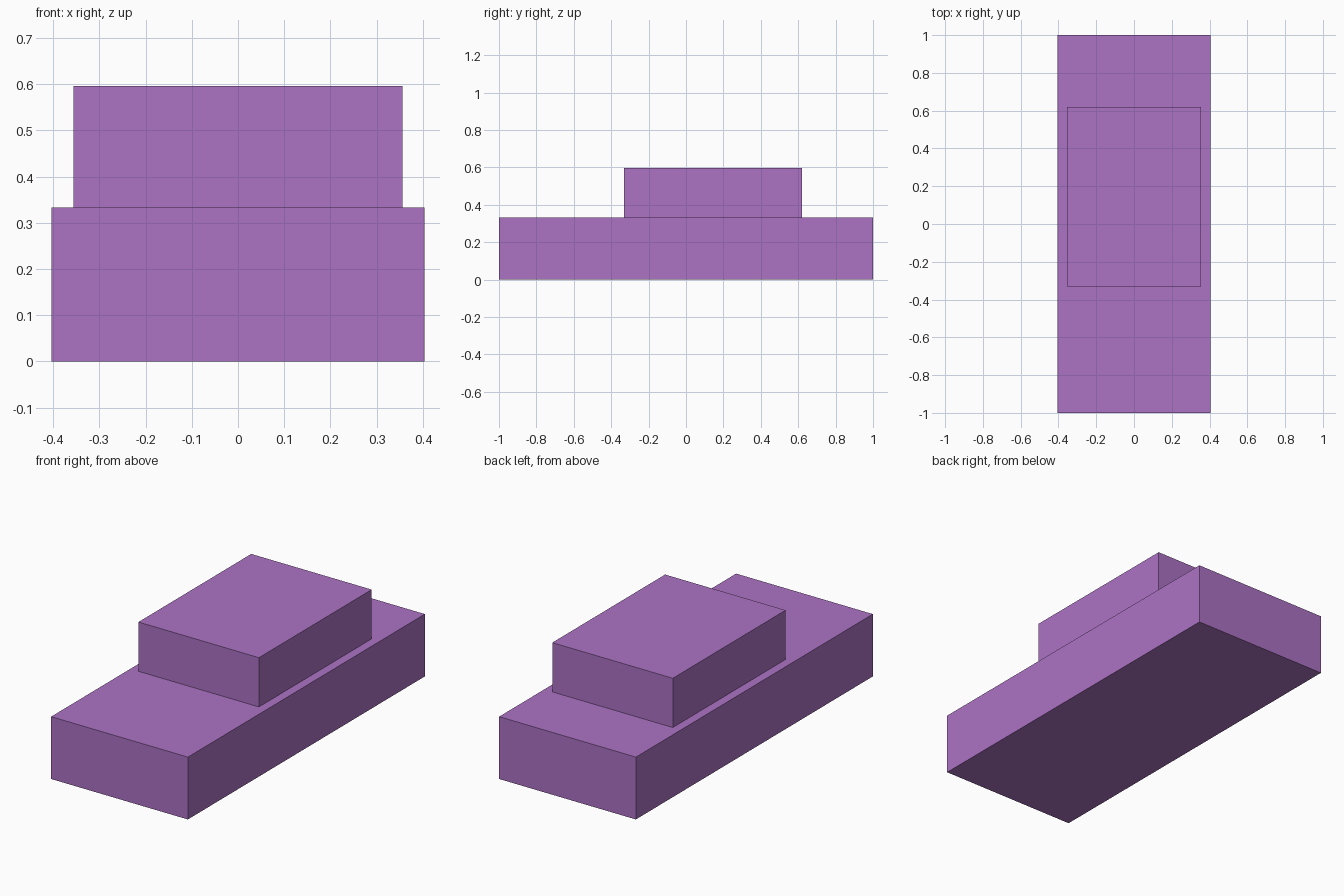
import bpy

if "Cube" in bpy.data.objects:
    bpy.data.objects.remove(bpy.data.objects["Cube"])

# One flat purple for the whole model
purple = bpy.data.materials.new("purple")
purple.diffuse_color = (0.413, 0.168, 0.552, 1.0)
purple.use_nodes = True
purple.node_tree.nodes["Principled BSDF"].inputs["Base Color"].default_value = purple.diffuse_color


def box(name, low, high):
    """Add a box spanning two opposite corners."""
    centre = [(a + b) / 2 for a, b in zip(low, high)]
    bpy.ops.mesh.primitive_cube_add(size=1, location=centre)
    obj = bpy.context.object
    obj.name = name
    obj.scale = [b - a for a, b in zip(low, high)]
    bpy.ops.object.transform_apply(location=False, rotation=False, scale=True)
    obj.data.materials.append(purple)
    return obj


# Long lower body
box("lower_body", (-0.404, -1.0, 0.0), (0.404, 1.0, 0.333))

# Shorter cabin block, set towards the back
box("upper_cabin", (-0.356, -0.332, 0.333), (0.356, 0.62, 0.596))
